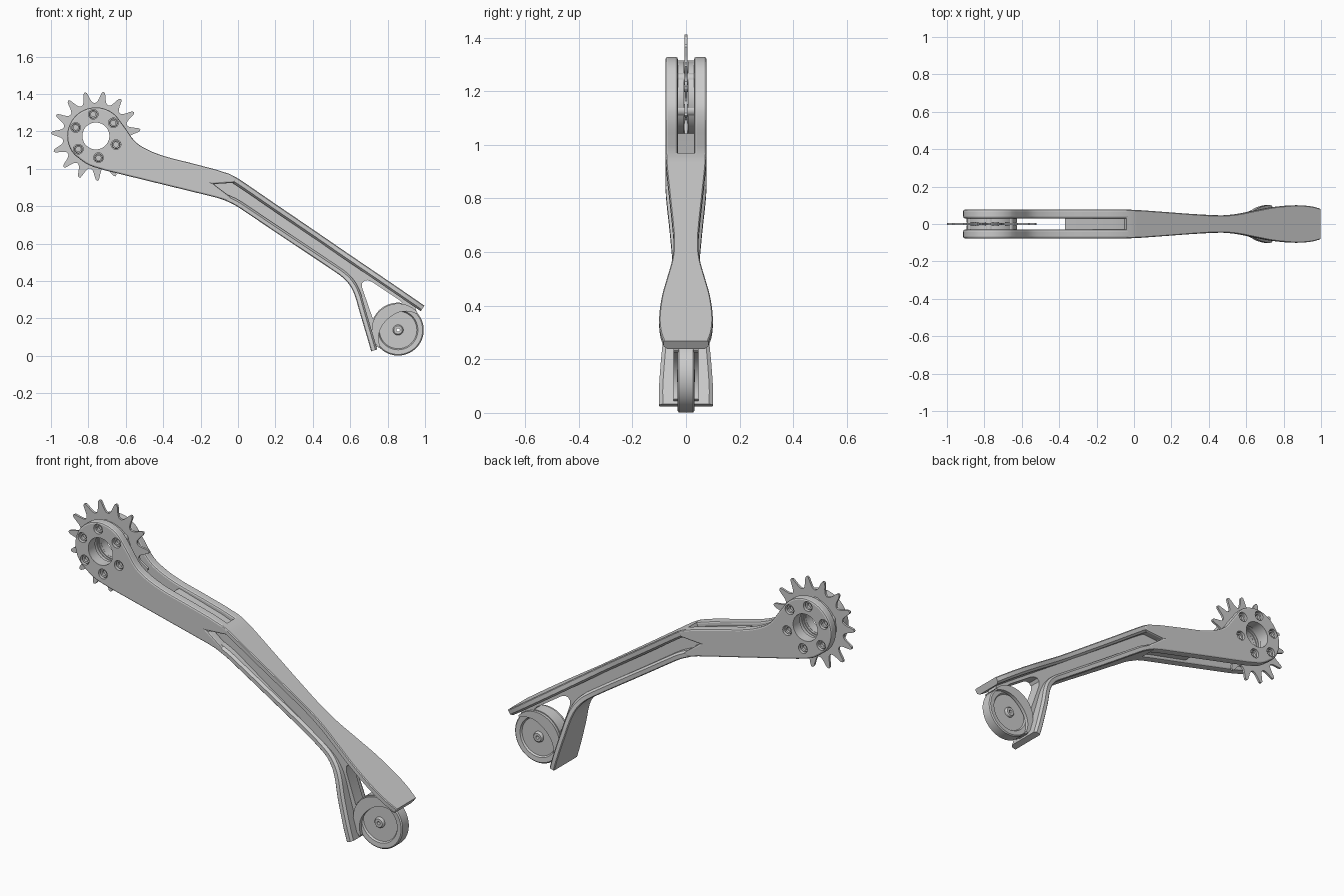
import bpy, bmesh
from math import sin, cos, pi, radians
from mathutils import Vector

if "Cube" in bpy.data.objects:
    bpy.data.objects.remove(bpy.data.objects["Cube"])

SPR = (-0.76, 1.175)      # sprocket centre (x, z)
WHL = (0.856, 0.138)      # wheel centre


def finish(name, bm, angle=32):
    bmesh.ops.remove_doubles(bm, verts=bm.verts, dist=1e-5)
    bmesh.ops.recalc_face_normals(bm, faces=bm.faces)
    me = bpy.data.meshes.new(name)
    bm.to_mesh(me)
    bm.free()
    ob = bpy.data.objects.new(name, me)
    bpy.context.collection.objects.link(ob)
    smooth(ob, angle)
    return ob


def smooth(ob, angle=32):
    bpy.ops.object.select_all(action='DESELECT')
    ob.select_set(True)
    bpy.context.view_layer.objects.active = ob
    bpy.ops.object.shade_smooth_by_angle(angle=radians(angle))


def arc(c, r, a0, a1, n):
    return [(c[0] + r * cos(radians(a0 + (a1 - a0) * i / n)),
             c[1] + r * sin(radians(a0 + (a1 - a0) * i / n))) for i in range(n + 1)]


def curve(pts, n=6):
    """Catmull-Rom through points of any dimension."""
    p = [Vector(q) for q in pts]
    p = [2 * p[0] - p[1]] + p + [2 * p[-1] - p[-2]]
    out = []
    for a, b, c, d in zip(p, p[1:], p[2:], p[3:]):
        for i in range(n):
            t = i / n
            out.append(0.5 * (2 * b + (c - a) * t + (2 * a - 5 * b + 4 * c - d) * t * t
                              + (3 * b - a - 3 * c + d) * t ** 3))
    return out + [p[-2]]


def add_prism(bm, pts, y0, y1):
    f = bm.faces.new([bm.verts.new((p[0], y0, p[1])) for p in pts])
    ext = bmesh.ops.extrude_face_region(bm, geom=[f], use_keep_orig=True)
    vs = [v for v in ext['geom'] if isinstance(v, bmesh.types.BMVert)]
    bmesh.ops.translate(bm, verts=vs, vec=(0, y1 - y0, 0))


def plate(name, pts, y0, y1, holes=(), bevel=0):
    """Outline in the xz plane, thick from y0 to y1, with cut-outs."""
    bm = bmesh.new()
    add_prism(bm, pts, y0, y1)
    ob = finish(name, bm)
    cutter = None
    if bevel:
        m = ob.modifiers.new('bevel', 'BEVEL')
        m.width, m.segments, m.angle_limit = bevel, 2, radians(40)
    if holes:
        bm = bmesh.new()
        for h in holes:
            add_prism(bm, h, y0 - 0.05, y1 + 0.05)
        cutter = finish(name + '_cutter', bm)
        cutter.hide_render = True
        m = ob.modifiers.new('holes', 'BOOLEAN')
        m.operation, m.solver, m.object = 'DIFFERENCE', 'EXACT', cutter
    if ob.modifiers:
        dg = bpy.context.evaluated_depsgraph_get()
        me = bpy.data.meshes.new_from_object(ob.evaluated_get(dg))
        ob.modifiers.clear()
        ob.data = me
        smooth(ob)
    if cutter:
        bpy.data.objects.remove(cutter)
    return ob


def lathe(name, prof, c, n=64, closed=True):
    """Spin (radius, y) profile about a y axis through c."""
    bm = bmesh.new()
    rings = [[bm.verts.new((c[0] + r * cos(2 * pi * i / n), y, c[1] + r * sin(2 * pi * i / n)))
              for r, y in prof] for i in range(n)]
    k = len(prof)
    for i in range(n):
        a, b = rings[i], rings[(i + 1) % n]
        for j in range(k if closed else k - 1):
            bm.faces.new((a[j], a[(j + 1) % k], b[(j + 1) % k], b[j]))
    return finish(name, bm)


def flange(name, stations, t):
    """Strip along (x, z, half width) stations; t is the inward thickness."""
    s = curve(stations)
    bm = bmesh.new()
    rings = []
    for i, (x, z, w) in enumerate(s):
        d = s[min(i + 1, len(s) - 1)] - s[max(i - 1, 0)]
        nrm = Vector((d[1], -d[0])).normalized()
        rows = [(0.004, w), (0, w - 0.004), (0, -w + 0.004), (0.004, -w),
                (0.7, -w), (1, -w + 0.014), (1, w - 0.014), (0.7, w)]
        rows[0], rows[3] = (0.12, w), (0.12, -w)
        rings.append([bm.verts.new((x + nrm.x * t * k, y, z + nrm.y * t * k)) for k, y in rows])
    for a, b in zip(rings, rings[1:]):
        for j in range(8):
            bm.faces.new((a[j], a[(j + 1) % 8], b[(j + 1) % 8], b[j]))
    bm.faces.new(rings[0])
    bm.faces.new(rings[-1][::-1])
    return finish(name, bm)


# Upper arm: two side cheeks with bore and bolt holes
bolt_centres = [arc(SPR, 0.117, a, a, 1)[0] for a in range(37, 397, 60)]
top_edge = [(-0.12, 0.996), (-0.25, 1.03), (-0.39, 1.066), (-0.485, 1.103),
            (-0.55, 1.146), (-0.60, 1.214), (-0.635, 1.262)]
cheek = (arc(SPR, 0.153, 45, 212, 36)
         + curve([(-0.87, 1.07), (-0.80, 1.021), (-0.71, 0.991)], 5)
         + [(-0.12, 0.847), (-0.06, 0.828), (-0.035, 0.846), (-0.13, 0.918), (-0.02, 0.925),
            (0.0, 0.948), (-0.045, 0.972)]
         + [tuple(p) for p in curve(top_edge)])
holes = [arc(SPR, 0.072, 0, 354.375, 63)] + [arc(c, 0.026, 0, 345, 23) for c in bolt_centres]
for side, y0, y1 in (('front', -0.077, -0.03), ('back', 0.03, 0.077)):
    plate('arm_cheek_' + side, cheek, y0, y1, holes, bevel=0.009)

# Central web: slot floor, thin beam wall, leg and wheel arch, with triangular window
web = ([(-0.37, 0.925), (-0.12, 0.867), (-0.015, 0.818), (0.546, 0.445), (0.605, 0.38),
        (0.635, 0.318), (0.715, 0.045)]
       + arc(WHL, 0.139, 220, 45, 30)
       + [(0.94, 0.29), (0.0, 0.93), (-0.12, 0.972), (-0.37, 1.042)])
window = ([(0.722, 0.195), (0.664, 0.362), (0.664, 0.388), (0.676, 0.402), (0.694, 0.404),
           (0.715, 0.396), (0.862, 0.298)] + arc(WHL, 0.146, 82, 152, 14))
plate('beam_web', web, -0.033, 0.033, [window])

# Flared upper flange and lower flange running into the leg
flange('top_flange', [(-0.04, 0.969, 0.076), (0.0, 0.948, 0.075), (0.05, 0.915, 0.073),
                      (0.2, 0.812, 0.062), (0.35, 0.71, 0.051), (0.46, 0.635, 0.046),
                      (0.55, 0.573, 0.052), (0.65, 0.505, 0.071), (0.75, 0.437, 0.09),
                      (0.86, 0.362, 0.1), (0.94, 0.307, 0.096), (0.997, 0.268, 0.083)], 0.036)
flange('lower_flange_and_leg', [(-0.075, 0.833, 0.076), (-0.015, 0.804, 0.075),
                                (0.05, 0.762, 0.071), (0.2, 0.661, 0.06), (0.4, 0.528, 0.048),
                                (0.5, 0.461, 0.047), (0.56, 0.418, 0.053), (0.6, 0.373, 0.064),
                                (0.626, 0.318, 0.076), (0.65, 0.235, 0.089),
                                (0.69, 0.1, 0.1), (0.712, 0.024, 0.1)], -0.034)

# Crescent wheel guards either side of the wheel
guard = arc(WHL, 0.141, 222, 42, 40) + [
    arc(WHL, 0.130 - 0.05 * sin(pi * i / 24), 42 + 7.5 * i, 0, 1)[0] for i in range(25)]
for side, y0, y1 in (('front', -0.047, -0.028), ('back', 0.028, 0.047)):
    plate('wheel_guard_' + side, guard, y0, y1)

# Wheel with recessed faces, raised hub and open axle bore
half = [(0.009, 0.034), (0.022, 0.034), (0.026, 0.03), (0.028, 0.02), (0.1, 0.02),
        (0.106, 0.029), (0.131, 0.031), (0.137, 0.026)]
lathe('wheel', half + [(r, -y) for r, y in reversed(half)], WHL)

# Sprocket with 15 teeth
tooth = [(-0.5, 0.176), (-0.38, 0.179), (-0.28, 0.188), (-0.2, 0.203), (-0.13, 0.223),
         (-0.08, 0.235), (0, 0.24), (0.08, 0.235), (0.13, 0.223), (0.2, 0.203),
         (0.28, 0.188), (0.38, 0.179)]
teeth = [arc(SPR, r, 80 + 24 * (k + f), 0, 1)[0] for k in range(15) for f, r in tooth]
plate('sprocket', teeth, -0.006, 0.006, [arc(SPR, 0.08, 0, 354.375, 63)])

# Hub spacer filling the slot, with a stepped bore
hub = [(0.078, 0.007), (0.078, 0.018), (0.073, 0.018), (0.073, 0.031), (0.135, 0.031),
       (0.135, 0.007)]
for side, s in (('front', -1), ('back', 1)):
    lathe('hub_spacer_' + side, [(r, y * s) for r, y in hub], SPR)

# Through bolts with sockets at both ends
end = [(0, 0.052), (0.013, 0.052), (0.013, 0.066), (0.02, 0.068), (0.023, 0.064)]
for i, c in enumerate(bolt_centres):
    lathe('hub_bolt_%d' % (i + 1), end + [(r, -y) for r, y in reversed(end)], c, 24, False)
